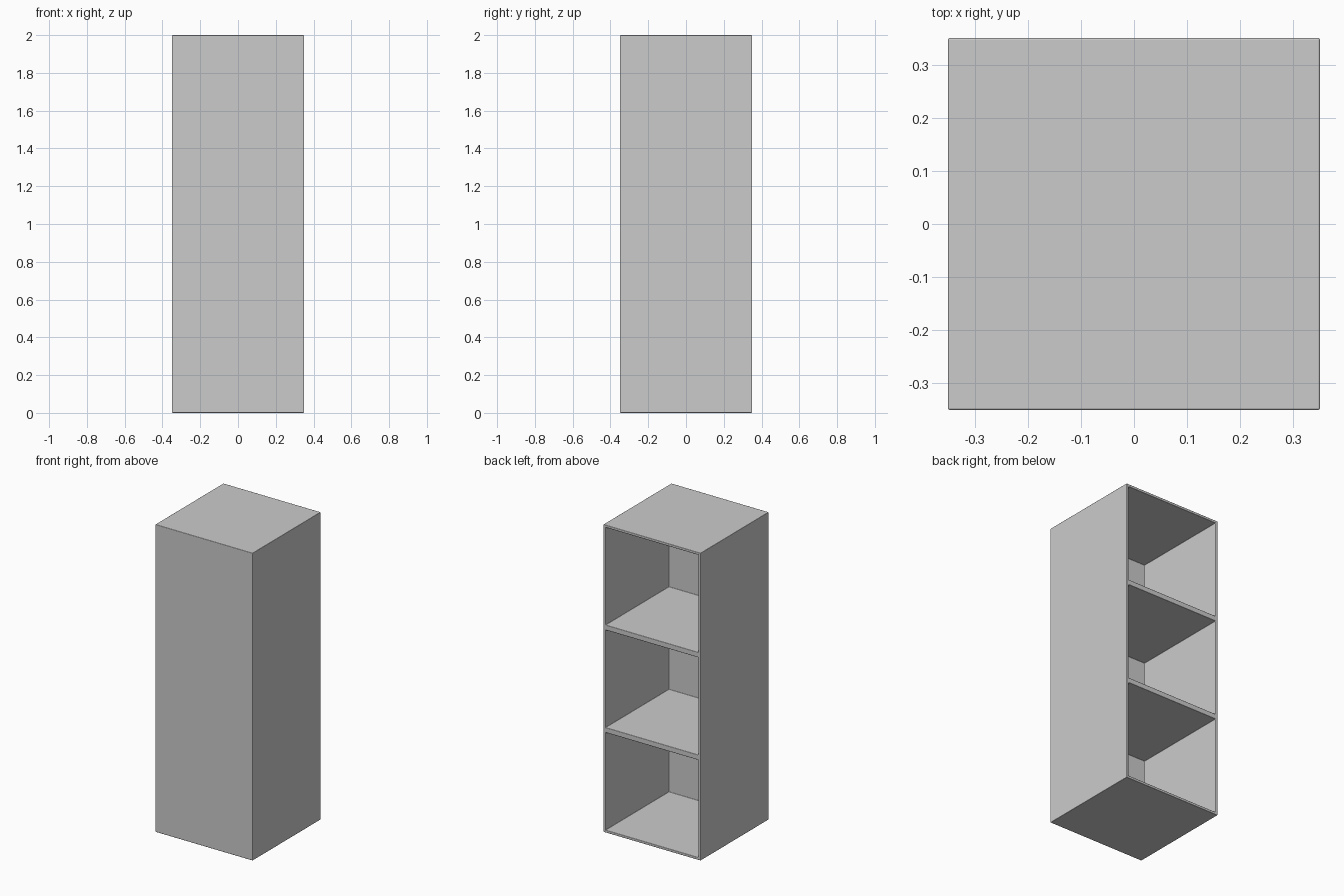
import bpy
import bmesh
import math

if "Cube" in bpy.data.objects:
    bpy.data.objects.remove(bpy.data.objects["Cube"])

W, D, H = 0.70, 0.70, 2.0      # overall size
WALL, FRONT = 0.017, 0.05      # side wall and front panel thickness
CELLS = 3

# Cabinet carcass: a solid block split into stacked units
bm = bmesh.new()
bmesh.ops.create_cube(bm, size=1.0)
for v in bm.verts:
    v.co.x *= W
    v.co.y *= D
    v.co.z = (v.co.z + 0.5) * H
for i in range(1, CELLS):
    bmesh.ops.bisect_plane(bm, geom=bm.verts[:] + bm.edges[:] + bm.faces[:],
                           plane_co=(0, 0, H * i / CELLS), plane_no=(0, 0, 1))

# Open compartments on the back: rim inset, then pushed in to the front panel
bm.normal_update()
cells = [f for f in bm.faces if f.normal.y > 0.9]
bmesh.ops.inset_individual(bm, faces=cells, thickness=WALL, use_even_offset=True)
bmesh.ops.inset_individual(bm, faces=cells, thickness=0.0, depth=-(D - FRONT))
bmesh.ops.recalc_face_normals(bm, faces=bm.faces[:])

mesh = bpy.data.meshes.new("open_cabinet")
bm.to_mesh(mesh)
bm.free()
cabinet = bpy.data.objects.new("open_cabinet", mesh)
bpy.context.collection.objects.link(cabinet)

# Slightly eased edges
bevel = cabinet.modifiers.new("eased_edges", 'BEVEL')
bevel.width = 0.004
bevel.segments = 2
bevel.limit_method = 'ANGLE'
bevel.harden_normals = True

bpy.context.view_layer.objects.active = cabinet
cabinet.select_set(True)
bpy.ops.object.shade_smooth_by_angle(angle=math.radians(40))
